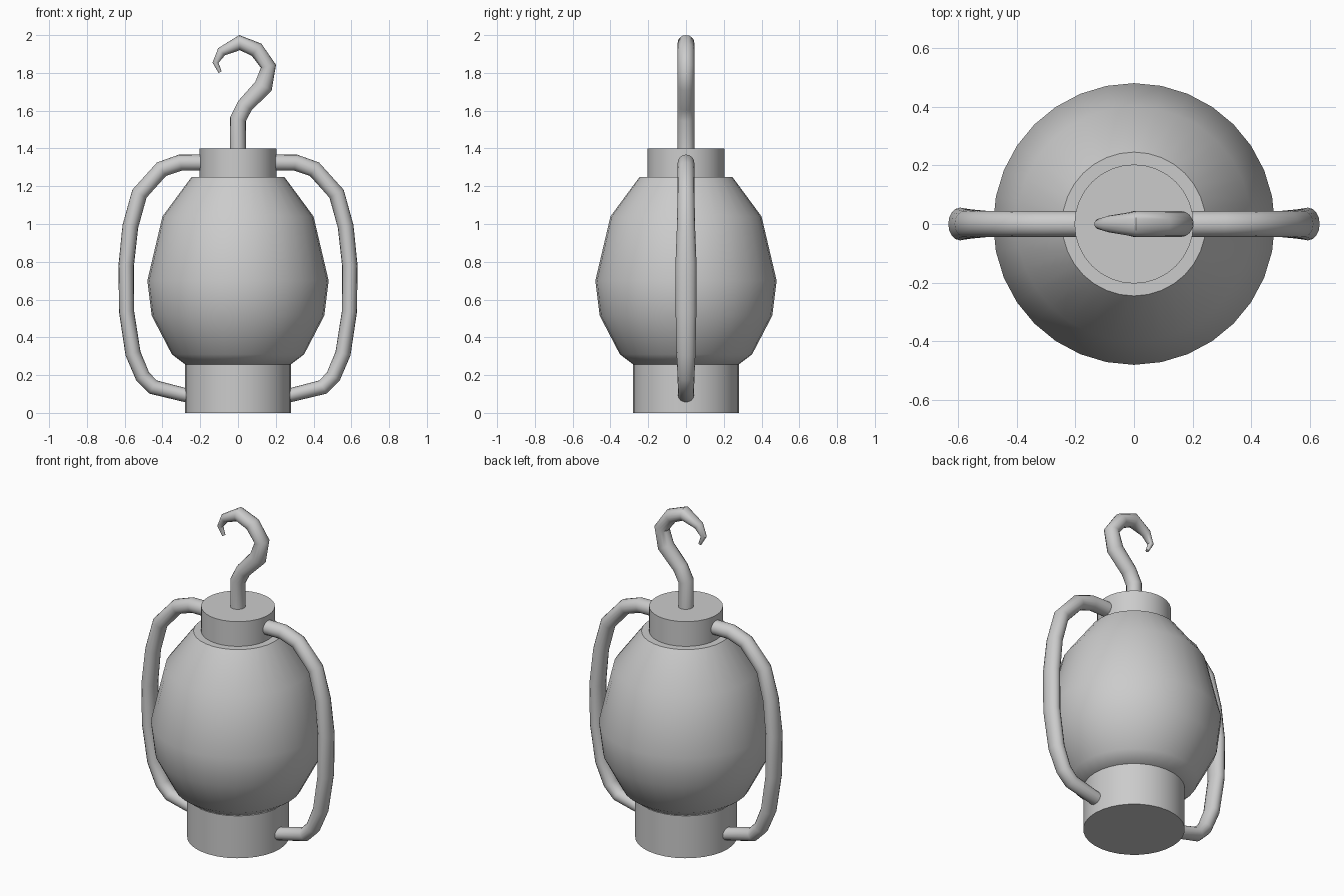
import bpy, bmesh
from math import sin, cos, pi, radians
from mathutils import Vector

if "Cube" in bpy.data.objects:
    bpy.data.objects.remove(bpy.data.objects["Cube"])


def loft(name, rings, angle=40):
    """Skin a list of vertex rings into a closed, capped object."""
    bm = bmesh.new()
    loops = [[bm.verts.new(p) for p in ring] for ring in rings]
    n = len(loops[0])
    for a, b in zip(loops, loops[1:]):
        for i in range(n):
            j = (i + 1) % n
            bm.faces.new((a[i], a[j], b[j], b[i]))
    bm.faces.new(loops[0])
    bm.faces.new(loops[-1])
    bmesh.ops.recalc_face_normals(bm, faces=bm.faces)
    mesh = bpy.data.meshes.new(name)
    bm.to_mesh(mesh)
    bm.free()
    ob = bpy.data.objects.new(name, mesh)
    bpy.context.collection.objects.link(ob)
    bpy.ops.object.select_all(action='DESELECT')
    ob.select_set(True)
    bpy.context.view_layer.objects.active = ob
    bpy.ops.object.shade_smooth_by_angle(angle=radians(angle))
    return ob


def turned(name, profile, sides=32):
    """Revolve (radius, z) points around z."""
    return loft(name, [[(r * cos(2 * pi * i / sides), r * sin(2 * pi * i / sides), z)
                        for i in range(sides)] for r, z in profile])


def tube(name, path, sides=16):
    """Sweep ellipses along (x, z, in-plane radius, y radius) points."""
    pts = [Vector((p[0], 0, p[1])) for p in path]
    rings = []
    for k, (p, spec) in enumerate(zip(pts, path)):
        before = (p - pts[k - 1]).normalized() if k else Vector()
        after = (pts[k + 1] - p).normalized() if k < len(pts) - 1 else Vector()
        t = (before + after).normalized()
        side = Vector((t.z, 0, -t.x))
        rings.append([p + side * spec[2] * cos(2 * pi * i / sides)
                      + Vector((0, spec[3] * sin(2 * pi * i / sides), 0))
                      for i in range(sides)])
    return loft(name, rings, 45)


# Base, glass globe and cap
turned("base", [(0.28, 0), (0.28, 0.257)])
turned("globe", [(0.28, 0.257), (0.35, 0.31), (0.457, 0.515),
                 (0.48, 0.70), (0.40, 1.04), (0.245, 1.25)])
turned("cap", [(0.203, 1.25), (0.203, 1.40)])

# Side handles, mirrored across x
handle = tube("side_handles", [
    (0.16, 1.325, .043, .044), (0.305, 1.325, .043, .044), (0.405, 1.29, .043, .044),
    (0.522, 1.16, .043, .045), (0.57, 0.987, .042, .048), (0.592, 0.78, .041, .056),
    (0.59, 0.537, .040, .055), (0.556, 0.315, .041, .050), (0.505, 0.193, .040, .045),
    (0.45, 0.137, .040, .043), (0.278, 0.094, .037, .042), (0.24, 0.094, .037, .042)])
mirror = handle.modifiers.new("mirror", 'MIRROR')
mirror.use_axis = (True, False, False)

# Hanging hook, tapering to the tip
tube("hook", [
    (0, 1.36, .043, .044), (0, 1.555, .043, .044), (0.037, 1.627, .043, .044),
    (0.135, 1.73, .049, .044), (0.161, 1.835, .041, .044), (0.098, 1.923, .041, .044),
    (0.008, 1.96, .040, .044), (-0.087, 1.912, .026, .028), (-0.119, 1.854, .016, .018),
    (-0.095, 1.804, .009, .010)])
